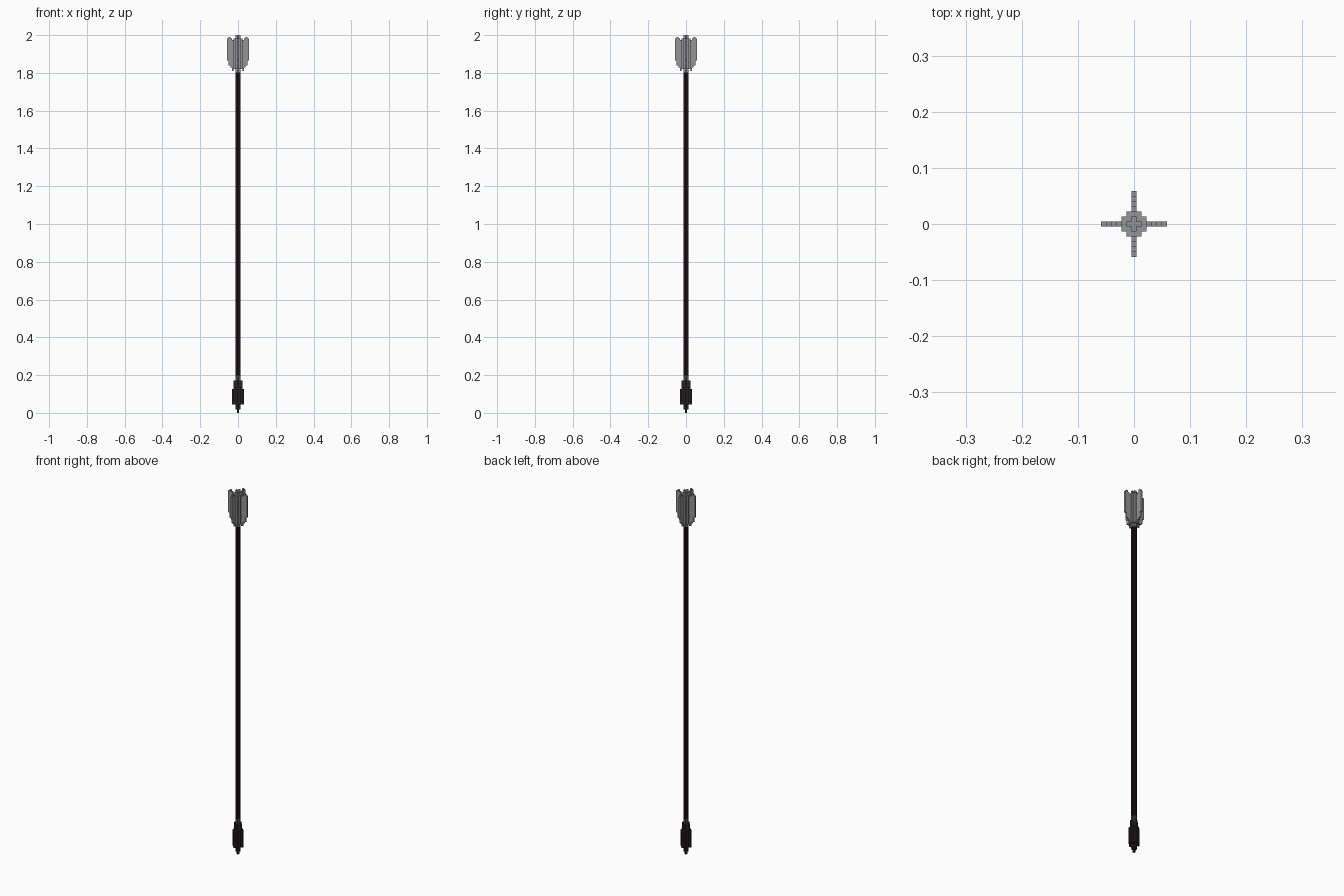
import bpy, bmesh, math

if "Cube" in bpy.data.objects:
    bpy.data.objects.remove(bpy.data.objects["Cube"])

V = 2.0 / 222          # voxel size
H = V / 2


def material(name, rgb):
    m = bpy.data.materials.new(name)
    m.diffuse_color = (*rgb, 1)
    m.use_nodes = True
    m.node_tree.nodes["Principled BSDF"].inputs["Base Color"].default_value = m.diffuse_color
    return m


GREY = material("feather grey", (0.30, 0.30, 0.30))
WOOD = material("dark wood", (0.018, 0.006, 0.007))
IRON = material("dark iron", (0.022, 0.016, 0.017))
STEEL = material("collar grey", (0.08, 0.08, 0.08))


def prism(bm, pts, direction):
    """Extrude a closed outline along a direction."""
    face = bm.faces.new([bm.verts.new(p) for p in pts])
    ext = bmesh.ops.extrude_face_region(bm, geom=[face])["geom"]
    bmesh.ops.translate(bm, vec=direction,
                        verts=[e for e in ext if isinstance(e, bmesh.types.BMVert)])


def finish(bm, name, mat):
    bmesh.ops.recalc_face_normals(bm, faces=bm.faces)
    me = bpy.data.meshes.new(name)
    bm.to_mesh(me)
    bm.free()
    me.materials.append(mat)
    ob = bpy.data.objects.new(name, me)
    bpy.context.collection.objects.link(ob)


def cross_stack(name, mat, layers):
    """Stacked cross sections: (z0, z1, full width, inner width) in voxels."""
    bm = bmesh.new()
    for z0, z1, wide, inner in layers:
        a, b = wide * H, inner * H
        quarter = [(a, -b), (a, b), (b, b)] if a > b else [(a, a)]
        pts = []
        for i in range(4):
            c, s = [(1, 0), (0, 1), (-1, 0), (0, -1)][i]
            pts += [(c * x - s * y, s * x + c * y, z0 * V) for x, y in quarter]
        prism(bm, pts, (0, 0, (z1 - z0) * V))
    finish(bm, name, mat)


def blades(name, mat, columns, inner):
    """Four one-voxel-thick blades with stepped outlines: columns of (bottom, top)."""
    for i in range(4):
        ang = i * math.pi / 2
        c, s = round(math.cos(ang)), round(math.sin(ang))
        low, high = [], []
        for k, (z0, z1) in enumerate(columns):
            for x in (inner + k, inner + k + 1):
                low.append((x * V, z0 * V))
                high.append((x * V, z1 * V))
        outline = low + high[::-1]
        bm = bmesh.new()
        prism(bm, [(c * x + s * H, s * x - c * H, z) for x, z in outline],
              (-s * V, c * V, 0))
        bmesh.ops.remove_doubles(bm, verts=bm.verts, dist=1e-6)
        finish(bm, f"{name}_{i + 1}", mat)


# Arrow head: pointed core with four short edges
cross_stack("head_core", IRON, [(0, 2, 1, 1), (2, 5, 3, 1), (5, 15, 5, 3),
                                (15, 19, 5, 1)])
blades("head_edge", IRON, [(5, 14)], 2.5)

# Collar and shaft
cross_stack("collar", STEEL, [(19, 22, 3, 1)])
cross_stack("shaft", WOOD, [(22, 200, 3, 1)])

# Fletching: core and four stepped feathers
cross_stack("fletching_core", GREY, [(200, 202, 3, 1), (202, 220, 5, 3),
                                     (220, 222, 3, 1)])
blades("feather", GREY, [(201, 219), (203, 220), (204, 221), (207, 220)], 2.5)
